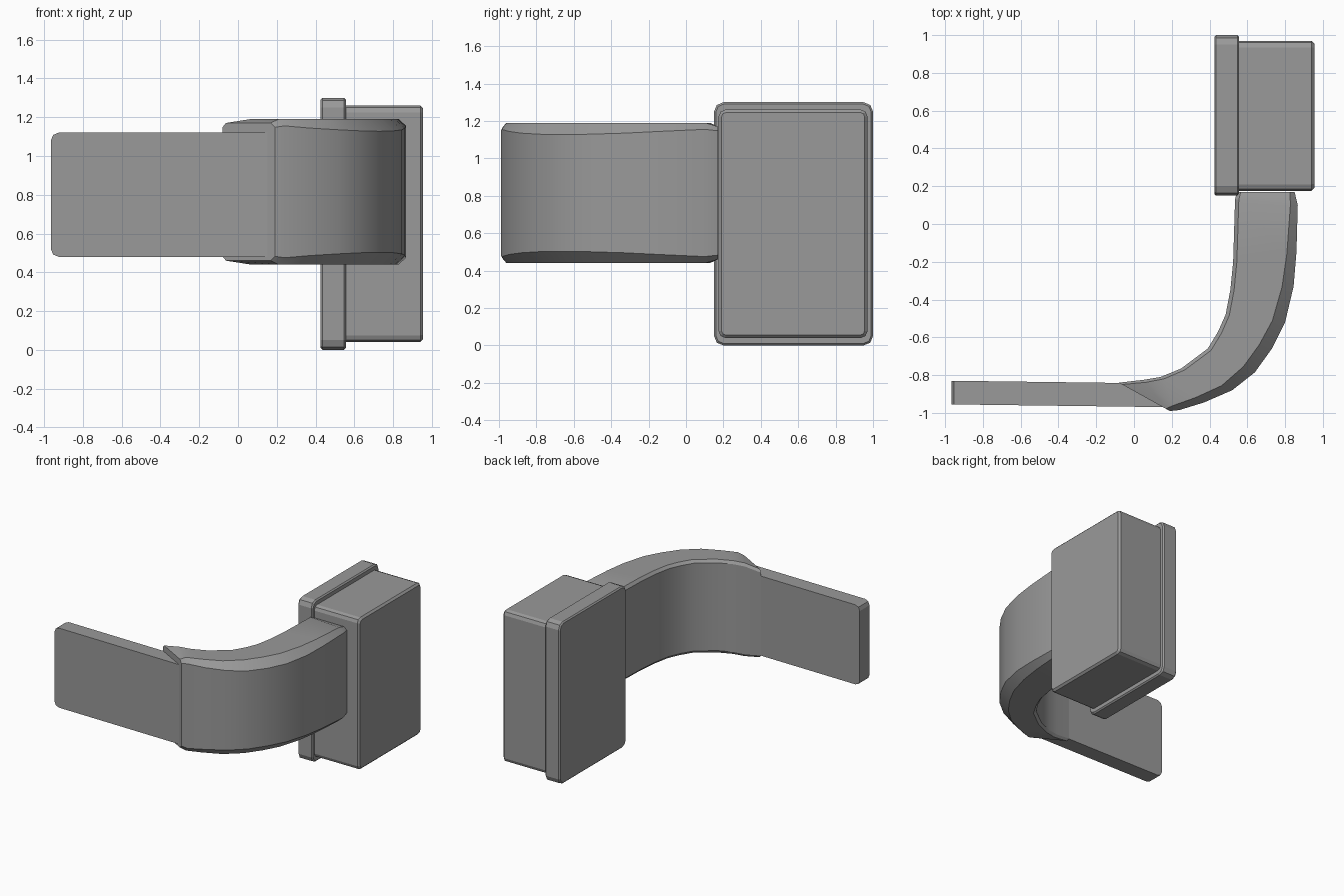
import bpy, bmesh, math
from mathutils import Vector

old = bpy.data.objects.get("Cube")
if old:
    bpy.data.objects.remove(old, do_unlink=True)

grey = bpy.data.materials.new("mid grey")
grey.use_nodes = True
COLOR = (0.32, 0.32, 0.32, 1)
grey.diffuse_color = COLOR
grey.node_tree.nodes["Principled BSDF"].inputs["Base Color"].default_value = COLOR


def finish(name, bm, smooth=False):
    bmesh.ops.recalc_face_normals(bm, faces=bm.faces)
    mesh = bpy.data.meshes.new(name)
    bm.to_mesh(mesh)
    bm.free()
    mesh.materials.append(grey)
    obj = bpy.data.objects.new(name, mesh)
    bpy.context.collection.objects.link(obj)
    if smooth:
        bpy.ops.object.select_all(action="DESELECT")
        obj.select_set(True)
        bpy.context.view_layer.objects.active = obj
        bpy.ops.object.shade_smooth_by_angle(angle=math.radians(25))
    return obj


def block(name, low, high, corner, edge, corner_axis):
    """Box with chamfered corners along one axis and finer chamfers elsewhere."""
    low, high = Vector(low), Vector(high)
    bm = bmesh.new()
    bmesh.ops.create_cube(bm, size=1)
    for v in bm.verts:
        v.co = Vector([l + (c + 0.5) * (h - l) for l, h, c in zip(low, high, v.co)])
    along = [e for e in bm.edges
             if abs((e.verts[0].co - e.verts[1].co).normalized()[corner_axis]) > 0.9]
    bmesh.ops.bevel(bm, geom=along, offset=corner, segments=2, profile=0.5,
                    affect="EDGES")
    rim = [e for e in bm.edges
           if abs((e.verts[0].co - e.verts[1].co)[corner_axis]) < 0.001]
    if edge:
        bmesh.ops.bevel(bm, geom=rim, offset=edge, segments=1, affect="EDGES")
    return finish(name, bm)


# Rectangular case and its wider back plate
block("case", (0.53, 0.175, 0.04), (0.955, 0.97, 1.26), 0.035, 0.015, 0)
block("back_plate", (0.425, 0.15, 0), (0.557, 1.0, 1.3), 0.05, 0.01, 0)

# Flat arm, leaning very slightly toward its inner end
arm = block("flat_arm", (-0.965, -0.955, 0.48), (0.2, -0.83, 1.12), 0.04, 0, 1)
for v in arm.data.vertices:
    v.co.y -= 0.015 * (v.co.x + 0.965) / 1.165

# Curved elbow: pairs of inner and outer points seen from above
pairs = [
    ((-0.08, -0.84), (0.19, -0.99)),
    ((0.05, -0.825), (0.24, -0.985)),
    ((0.14, -0.81), (0.37, -0.945)),
    ((0.25, -0.765), (0.52, -0.88)),
    ((0.39, -0.66), (0.64, -0.785)),
    ((0.445, -0.57), (0.73, -0.66)),
    ((0.485, -0.48), (0.80, -0.52)),
    ((0.51, -0.35), (0.845, -0.33)),
    ((0.525, -0.2), (0.86, -0.15)),
    ((0.535, 0.13), (0.867, 0.1)),
    ((0.545, 0.17), (0.85, 0.17)),
]
BOTTOM, TOP = 0.44, 1.19
bm = bmesh.new()
rings = []
last = len(pairs) - 1
for i, (inner, outer) in enumerate(pairs):
    a, b = Vector(inner), Vector(outer)
    across = (b - a).normalized()
    width = (b - a).length
    cut = 0.025 + 0.045 * math.sin(math.pi * i / last)
    drop = 0.02 if i in (0, last) else 0
    # Chamfered section, with the larger cut on the outer side
    half = [(0, BOTTOM + 0.022 + drop), (0.02, BOTTOM + drop),
            (width - cut, BOTTOM + drop), (width, BOTTOM + cut * 0.9 + drop)]
    section = half + [(d, BOTTOM + TOP - z) for d, z in reversed(half)]
    ring = []
    for d, z in section:
        p = a + across * d
        ring.append(bm.verts.new((p.x, p.y, z)))
    rings.append(ring)
for r, s in zip(rings, rings[1:]):
    for k in range(len(r)):
        n = (k + 1) % len(r)
        bm.faces.new((r[k], r[n], s[n], s[k]))
bm.faces.new(rings[0])
bm.faces.new(rings[-1])
finish("curved_elbow", bm, smooth=True)
